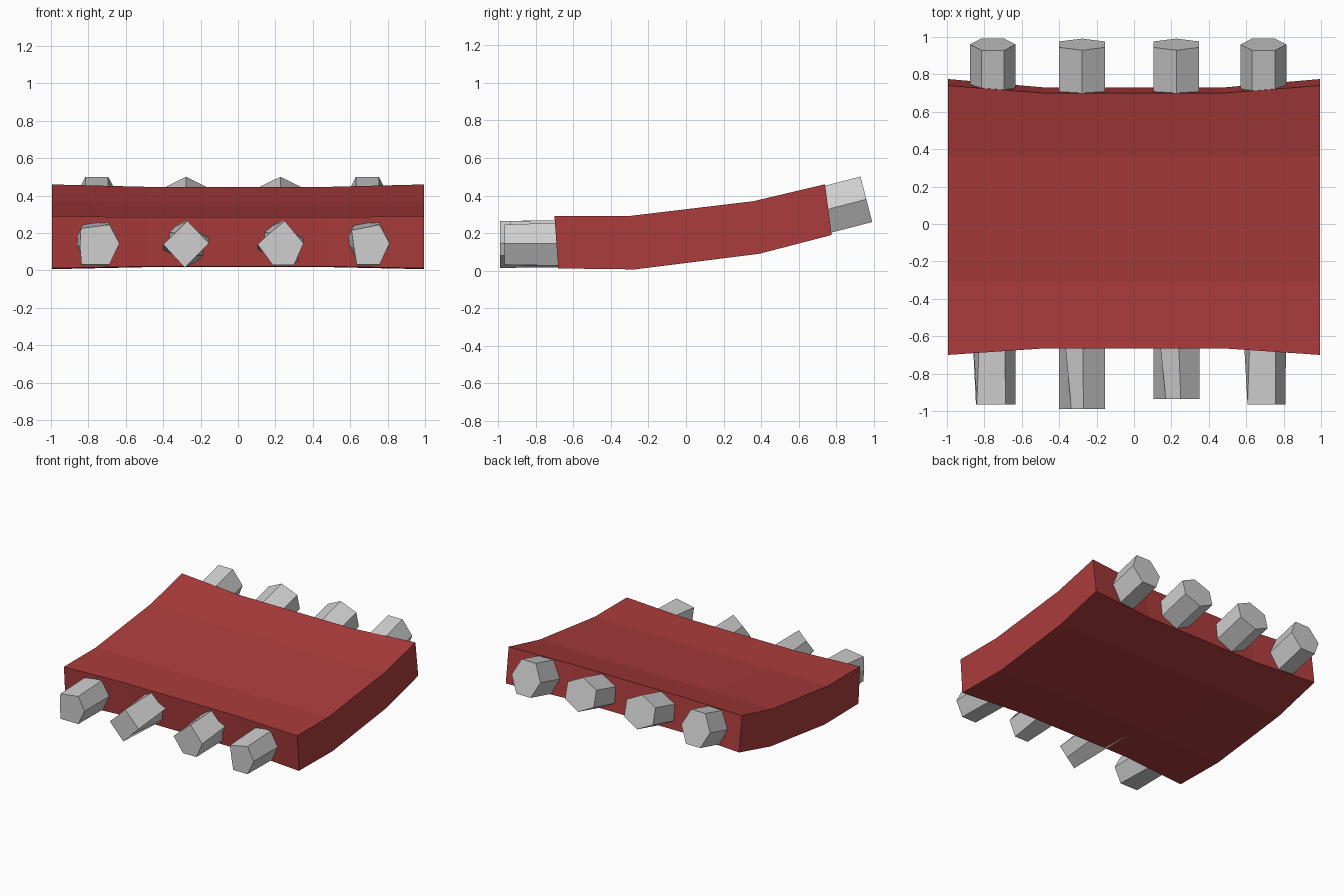
import bpy, bmesh, math

if "Cube" in bpy.data.objects:
    bpy.data.objects.remove(bpy.data.objects["Cube"])


def material(name, rgb):
    m = bpy.data.materials.new(name)
    m.diffuse_color = (*rgb, 1)
    m.use_nodes = True
    m.node_tree.nodes["Principled BSDF"].inputs["Base Color"].default_value = m.diffuse_color
    return m


def loft(name, rings, mat):
    """Skin a list of equal-sized closed rings and cap both ends."""
    bm = bmesh.new()
    vs = [[bm.verts.new(p) for p in ring] for ring in rings]
    n = len(rings[0])
    for a, b in zip(vs, vs[1:]):
        for i in range(n):
            j = (i + 1) % n
            bm.faces.new((a[i], a[j], b[j], b[i]))
    bm.faces.new(vs[0])
    bm.faces.new(vs[-1][::-1])
    bmesh.ops.recalc_face_normals(bm, faces=bm.faces)
    bmesh.ops.triangulate(bm, faces=[f for f in bm.faces if len(f.verts) > 4])
    me = bpy.data.meshes.new(name)
    bm.to_mesh(me)
    bm.free()
    ob = bpy.data.objects.new(name, me)
    bpy.context.collection.objects.link(ob)
    me.materials.append(mat)
    return ob


red = material("deep red", (0.41, 0.045, 0.045))
grey = material("light grey", (0.62, 0.62, 0.62))

# Curved red slab: (y, z) outline swept across x, pinched in the middle
edge = [(-.70, .29), (-.31, .29), (.36, .37), (.74, .46),
        (.775, .19), (.39, .09), (-.27, .007), (-.68, .012)]
middle = [(-.665, .285), (-.31, .285), (.36, .365), (.70, .447),
          (.73, .19), (.39, .10), (-.27, .018), (-.645, .022)]
slab_rings = [[(x, y, z) for y, z in prof] for x, prof in
              ((-.995, edge), (-.48, middle), (.48, middle), (.995, edge))]
loft("slab", slab_rings, red)


# Bent six-sided logs running through the slab, with rough-cut front ends
def section(cx, y, z, tilt, pointed):
    start = 30 if pointed else 0
    rx = .1225 / (math.cos(math.radians(30)) if pointed else 1)
    rz = .125 if pointed else .125 / math.sin(math.radians(60))
    pts = []
    for i in range(6):
        a = math.radians(start + 60 * i)
        u = rz * math.sin(a)
        pts.append((cx + rx * math.cos(a), y - u * math.sin(tilt), z + u * math.cos(tilt)))
    return pts


logs = [
    (-.755, -.965, False, [(-.634, .145), (-.687, .245), (-.84, .225),
                           (-.845, .13), (-.837, .032), (-.687, .032)]),
    (-.278, -.99, True, [(-.155, .145), (-.27, .265), (-.335, .20),
                         (-.40, .14), (-.285, .015), (-.22, .08)]),
    (.226, -.935, True, [(.35, .145), (.25, .265), (.17, .20),
                         (.105, .14), (.185, .03), (.30, .03)]),
    (.692, -.965, False, [(.81, .145), (.757, .245), (.607, .215),
                          (.62, .12), (.635, .032), (.757, .032)]),
]
for k, (cx, y0, pointed, front) in enumerate(logs, 1):
    rings = [[(x, y0, z) for x, z in front],
             section(cx, -.30, .145, math.radians(4), pointed),
             section(cx, .38, .23, math.radians(11), pointed),
             section(cx, .96, .38, math.radians(14.5), pointed)]
    loft(f"log_{k}", rings, grey)
